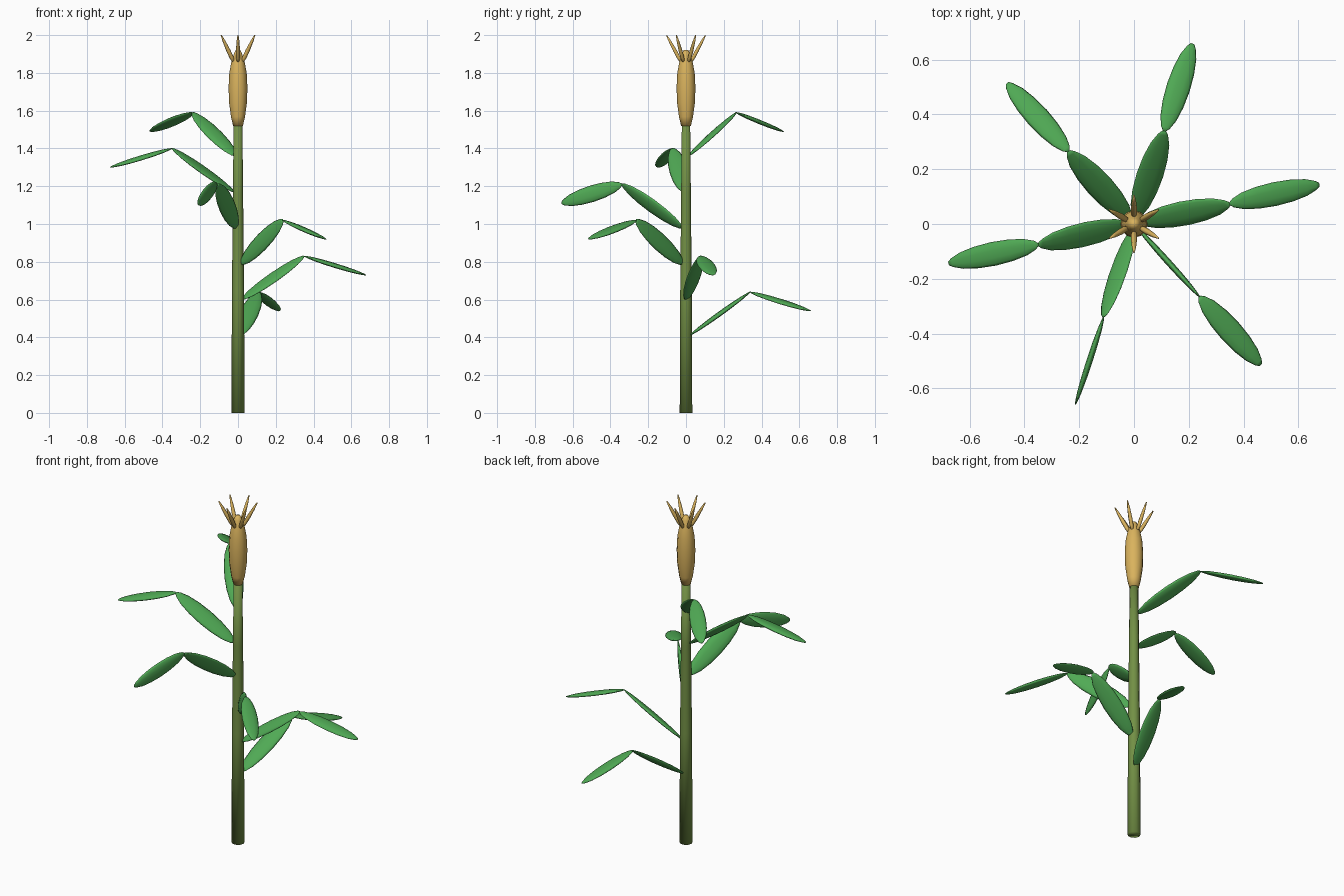
import bpy, math
from mathutils import Vector

if "Cube" in bpy.data.objects:
    bpy.data.objects.remove(bpy.data.objects["Cube"])


def material(name, rgb):
    m = bpy.data.materials.new(name)
    m.diffuse_color = (*rgb, 1)
    m.use_nodes = True
    m.node_tree.nodes["Principled BSDF"].inputs["Base Color"].default_value = m.diffuse_color
    return m


STALK = material("stalk_green", (0.17, 0.28, 0.06))
LEAF = material("leaf_green", (0.08, 0.40, 0.09))
GOLD = material("husk_gold", (0.70, 0.45, 0.11))


def loft(name, a, b, profile, mat, width=1.0, thick=1.0, roll=0.0, sides=10):
    """Capped tube from a to b; profile = (fraction along, radius) pairs."""
    a, b = Vector(a), Vector(b)
    d = (b - a).normalized()
    side = Vector((0, 0, 1)).cross(d)
    side = side.normalized() if side.length > 1e-4 else Vector((1, 0, 0))
    up = d.cross(side)
    c, s = math.cos(math.radians(roll)), math.sin(math.radians(roll))
    w_axis, n_axis = side * c - up * s, up * c + side * s
    verts = []
    for f, r in profile:
        for k in range(sides):
            t = 2 * math.pi * k / sides
            verts.append(a.lerp(b, f) + w_axis * (r * width * math.cos(t))
                         + n_axis * (r * thick * math.sin(t)))
    faces = [tuple(reversed(range(sides)))]
    for i in range(len(profile) - 1):
        for k in range(sides):
            p, q = i * sides + k, i * sides + (k + 1) % sides
            faces.append((p, q, q + sides, p + sides))
    faces.append(tuple(range((len(profile) - 1) * sides, len(profile) * sides)))
    me = bpy.data.meshes.new(name)
    me.from_pydata(verts, [], faces)
    me.polygons.foreach_set("use_smooth", [True] * len(faces))
    me.materials.append(mat)
    ob = bpy.data.objects.new(name, me)
    bpy.context.collection.objects.link(ob)
    return ob


def polar(r, deg, z):
    t = math.radians(deg)
    return (r * math.cos(t), r * math.sin(t), z)


# Tapered stalk
loft("stalk", (0, 0, 0), (0, 0, 1.55),
     [(0, 0.035), (0.42, 0.032), (0.75, 0.027), (1, 0.023)], STALK)

# Spindle-shaped seed head
loft("seed_head", (0, 0, 1.52), (0, 0, 1.92),
     [(0, 0.026), (0.12, 0.037), (0.3, 0.047), (0.5, 0.05),
      (0.7, 0.046), (0.85, 0.035), (0.95, 0.022), (1, 0.012)], GOLD, sides=12)

# Ring of tassel spikes around the tip
for i in range(6):
    ang = 30 + 60 * i
    loft(f"tassel_{i + 1}", polar(0.022, ang, 1.85), polar(0.103, ang, 2.0),
         [(0, 0.006), (0.2, 0.011), (0.45, 0.011), (0.75, 0.008), (1, 0.003)],
         GOLD, sides=6)

# Spiral of two-part bent leaves, each blade with its own roll
BLADE = [(0, 0.12), (0.04, 0.38), (0.146, 0.70), (0.31, 0.92), (0.5, 1.0),
         (0.69, 0.92), (0.854, 0.70), (0.96, 0.38), (1, 0.16)]
ROLLS = [(-16, -7), (-25, -9), (90, 10), (-53, 90), (28, 6), (15, -15)]
for i, (roll_in, roll_out) in enumerate(ROLLS):
    ang, z = 72 - 60 * i, 0.41 + 0.19 * i
    bend = polar(0.357, ang, z + 0.23)
    loft(f"leaf_{i + 1}_inner", polar(0.02, ang, z), bend, BLADE, LEAF,
         0.05, 0.012, roll_in)
    loft(f"leaf_{i + 1}_outer", bend, polar(0.692, ang, z + 0.13), BLADE, LEAF,
         0.044, 0.012, roll_out)
